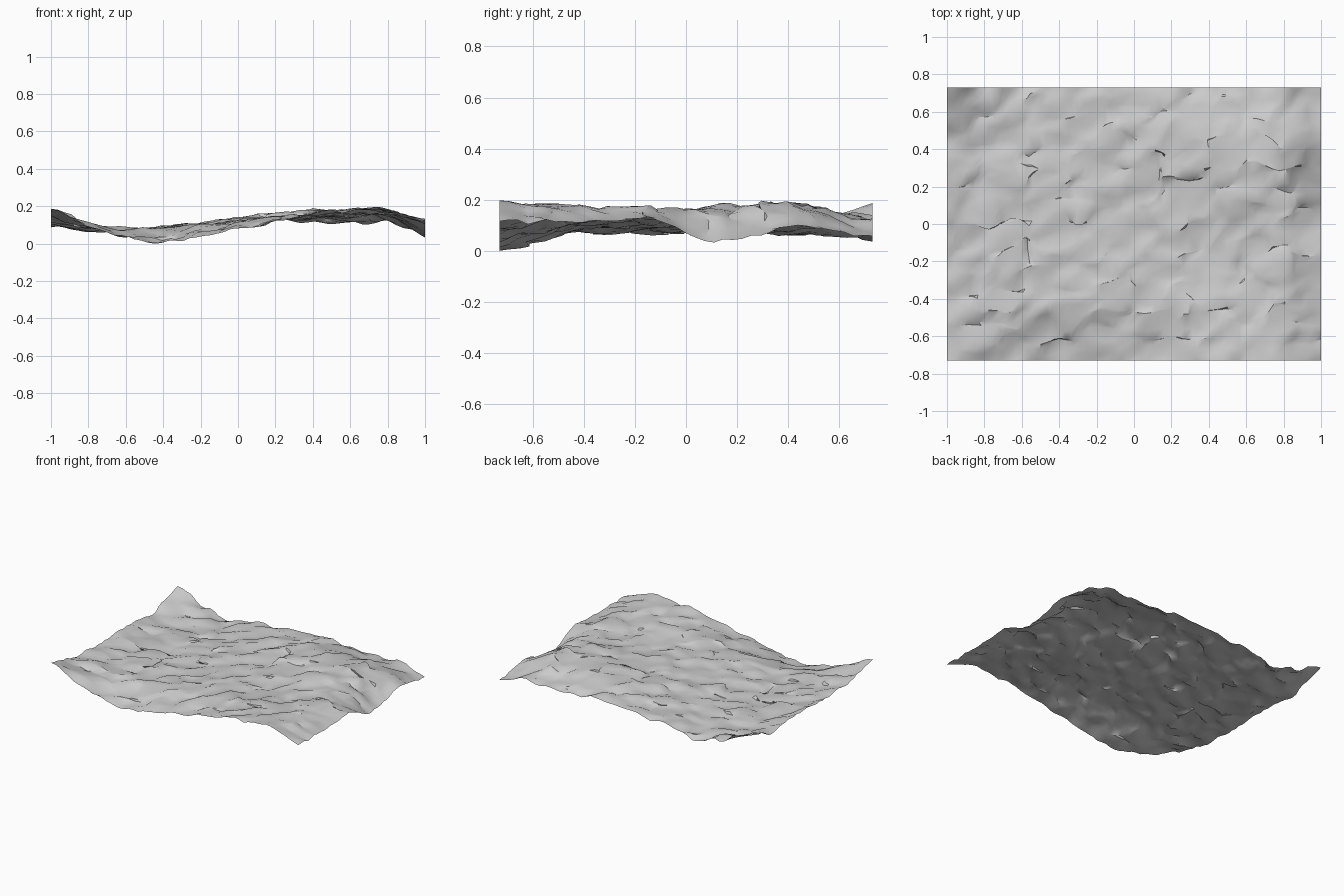
import bpy
import bmesh
import math
from mathutils import Vector, noise

cube = bpy.data.objects.get("Cube")
if cube:
    bpy.data.objects.remove(cube, do_unlink=True)

HALF_X, HALF_Y = 1.0, 0.73
COLS, ROWS = 54, 40

# Broad relief in millimetres, front row first, each row from -x to +x
RELIEF = [
    [195, 110, 48, 8, 52, 92, 128, 170, 180, 188, 125],
    [130, 105, 85, 85, 100, 120, 145, 160, 170, 180, 120],
    [125, 90, 80, 85, 105, 125, 140, 145, 155, 172, 130],
    [125, 85, 75, 90, 110, 128, 145, 165, 180, 165, 45],
    [108, 80, 75, 90, 115, 140, 168, 182, 182, 178, 105],
    [190, 115, 58, 88, 105, 130, 140, 128, 118, 118, 70],
]


def spline(values, t):
    """Smooth curve through evenly spaced values, t from 0 to 1."""
    last = len(values) - 1
    s = t * last
    i = min(int(s), last - 1)
    f = s - i
    a, b, c, d = (values[min(max(i + k, 0), last)] for k in (-1, 0, 1, 2))
    return b + f * (c - a + f * (2 * a - 5 * b + 4 * c - d + f * (3 * (b - c) + d - a))) / 2


def ground_height(x, y):
    u, v = (x / HALF_X + 1) / 2, (y / HALF_Y + 1) / 2
    base = spline([spline(row, u) for row in RELIEF], v) / 1000
    # Streaks of rock running diagonally across the sheet, stepped into strata
    along, across = 0.8 * x + 0.6 * y, 0.8 * y - 0.6 * x
    strata = math.tanh(4 * noise.noise(Vector((along * 4, across * 10, 3))))
    grain = noise.noise(Vector((along * 8, across * 20, 8)))
    return base + 0.009 * strata + 0.016 * grain


def ledge_slip(x, y):
    """Sideways slip that steepens patches into small overhanging ledges."""
    edge = min(HALF_X - abs(x), HALF_Y - abs(y))
    strength = min(1, max(0, edge / 0.1)) * 0.065
    p = Vector((x * 7, y * 13, 5))
    return strength * noise.noise(p), strength * noise.noise(p + Vector((0, 0, 9)))


# Terrain sheet
bm = bmesh.new()
bmesh.ops.create_grid(bm, x_segments=COLS, y_segments=ROWS, size=1)
for v in bm.verts:
    x, y = v.co.x * HALF_X, v.co.y * HALF_Y
    dx, dy = ledge_slip(x, y)
    v.co = (x + dx, y + dy, ground_height(x, y))

# Rest the lowest point on the ground
lowest = min(v.co.z for v in bm.verts)
for v in bm.verts:
    v.co.z -= lowest

mesh = bpy.data.meshes.new("terrain_sheet")
bm.to_mesh(mesh)
bm.free()
terrain = bpy.data.objects.new("terrain_sheet", mesh)
bpy.context.collection.objects.link(terrain)

# Plain grey stone
stone = bpy.data.materials.new("stone_grey")
stone.use_nodes = True
colour = (0.6, 0.6, 0.6, 1)
stone.diffuse_color = colour
stone.node_tree.nodes["Principled BSDF"].inputs["Base Color"].default_value = colour
mesh.materials.append(stone)

bpy.context.view_layer.objects.active = terrain
terrain.select_set(True)
bpy.ops.object.shade_smooth_by_angle(angle=0.6)
